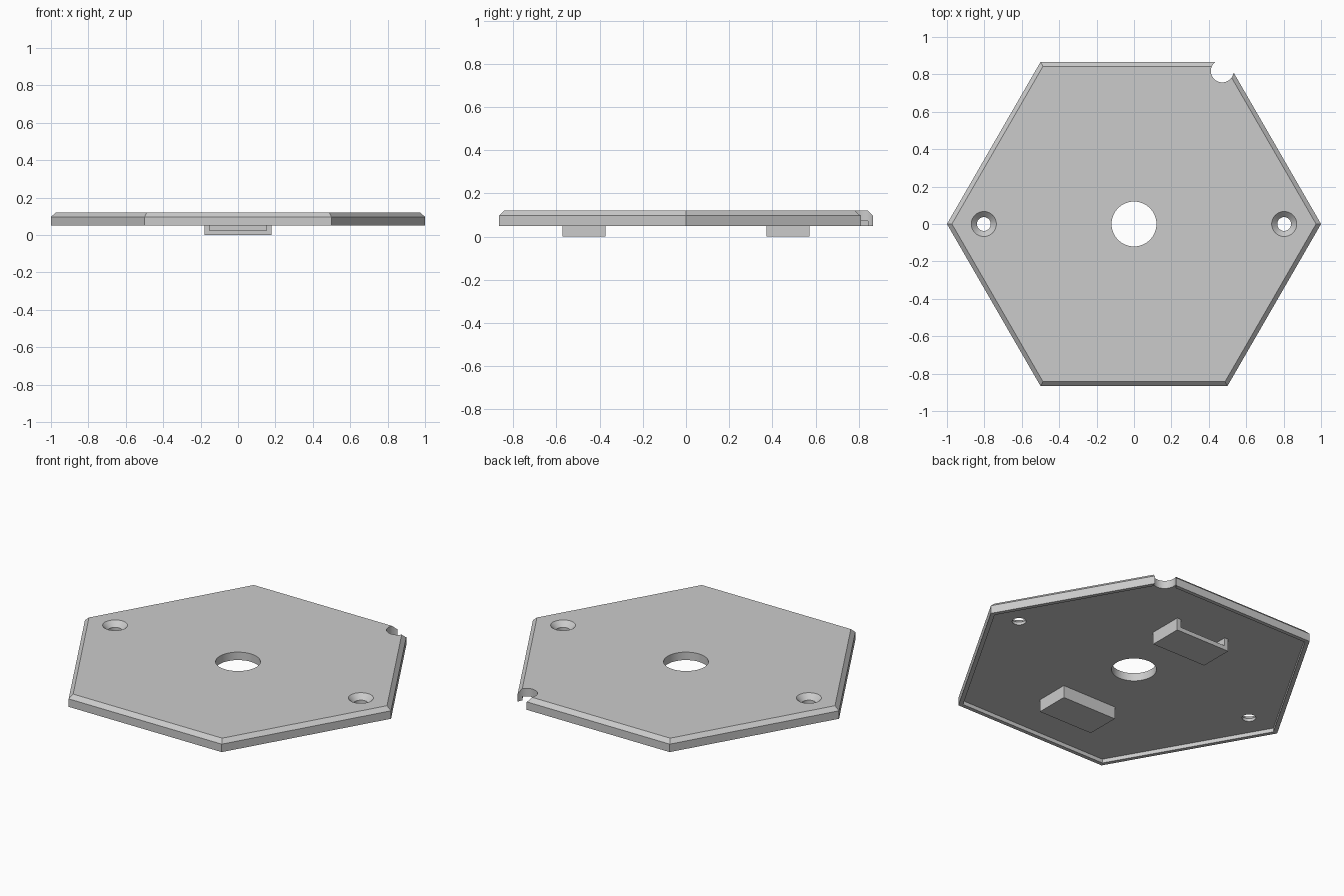
import bpy
import bmesh
from math import pi, cos, radians

cube = bpy.data.objects.get("Cube")
if cube:
    bpy.data.objects.remove(cube, do_unlink=True)

grey = bpy.data.materials.new("plain grey")
grey.use_nodes = True
grey.diffuse_color = (0.6, 0.6, 0.6, 1)
grey.node_tree.nodes["Principled BSDF"].inputs["Base Color"].default_value = (0.6, 0.6, 0.6, 1)

RIM_Z, CEILING, TOP = 0.05, 0.073, 0.12   # plate heights
CHAMFER = 0.023
WALL = 0.025                              # clip wall thickness


def make_object(name, bm):
    bmesh.ops.recalc_face_normals(bm, faces=bm.faces)
    mesh = bpy.data.meshes.new(name)
    bm.to_mesh(mesh)
    bm.free()
    mesh.materials.append(grey)
    obj = bpy.data.objects.new(name, mesh)
    bpy.context.collection.objects.link(obj)
    return obj


def lathe(name, x, y, profile, sides=48, start=0.0):
    """Stack rings of (radius, z) into a closed solid."""
    from mathutils import Matrix, Vector
    bm = bmesh.new()
    rings = []
    for r, z in profile:
        rings.append([bm.verts.new(Vector((x, y, z)) +
                      Matrix.Rotation(start + 2 * pi * i / sides, 3, 'Z') @ Vector((r, 0, 0)))
                      for i in range(sides)])
    for a, b in zip(rings, rings[1:]):
        for i in range(sides):
            j = (i + 1) % sides
            bm.faces.new((a[i], a[j], b[j], b[i]))
    bm.faces.new(rings[0])
    bm.faces.new(rings[-1])
    return make_object(name, bm)


def box(name, low, high):
    bm = bmesh.new()
    bmesh.ops.create_cube(bm, size=1)
    for v in bm.verts:
        v.co = [(a + b) / 2 + c * (b - a) for a, b, c in zip(low, high, v.co)]
    return make_object(name, bm)


def cut(obj, cutter):
    """Subtract the cutter and remove it."""
    cutter.hide_render = True
    mod = obj.modifiers.new("cut", 'BOOLEAN')
    mod.operation = 'DIFFERENCE'
    mod.solver = 'EXACT'
    mod.object = cutter
    bpy.context.view_layer.objects.active = obj
    bpy.ops.object.modifier_apply(modifier=mod.name)
    bpy.data.objects.remove(cutter, do_unlink=True)


# Hexagonal plate with a chamfered top edge
inset = CHAMFER / cos(pi / 6)
plate = lathe("hexagonal_plate", 0, 0,
              [(1, RIM_Z), (1, TOP - CHAMFER), (1 - inset, TOP)], sides=6)

# Shallow recess underneath, leaving a thin rim
cut(plate, lathe("recess_cutter", 0, 0, [(1 - inset, 0), (1 - inset, CEILING)], sides=6))

# Centre hole and corner notch
cut(plate, lathe("centre_cutter", 0, 0, [(0.12, 0), (0.12, 0.2)]))
cut(plate, lathe("notch_cutter", 0.472, 0.818, [(0.061, 0), (0.061, 0.2)]))

# Countersunk screw holes
for side in (-1, 1):
    cut(plate, lathe("screw_cutter", side * 0.803, 0,
                     [(0.037, 0), (0.037, 0.09), (0.067, TOP), (0.067, 0.2)]))

bpy.ops.object.select_all(action='DESELECT')
plate.select_set(True)
bpy.context.view_layer.objects.active = plate
bpy.ops.object.shade_smooth_by_angle(angle=radians(20))

# Pocketed clips below, each opening outward
for name, side in (("front_clip", -1), ("back_clip", 1)):
    near, far = sorted((side * 0.372, side * 0.572))
    clip = box(name, (-0.178, near, 0), (0.178, far, CEILING))
    near, far = sorted((side * (0.372 + WALL), side * 0.7))
    cut(clip, box("pocket_cutter", (-0.178 + WALL, near, WALL), (0.178 - WALL, far, 0.2)))
